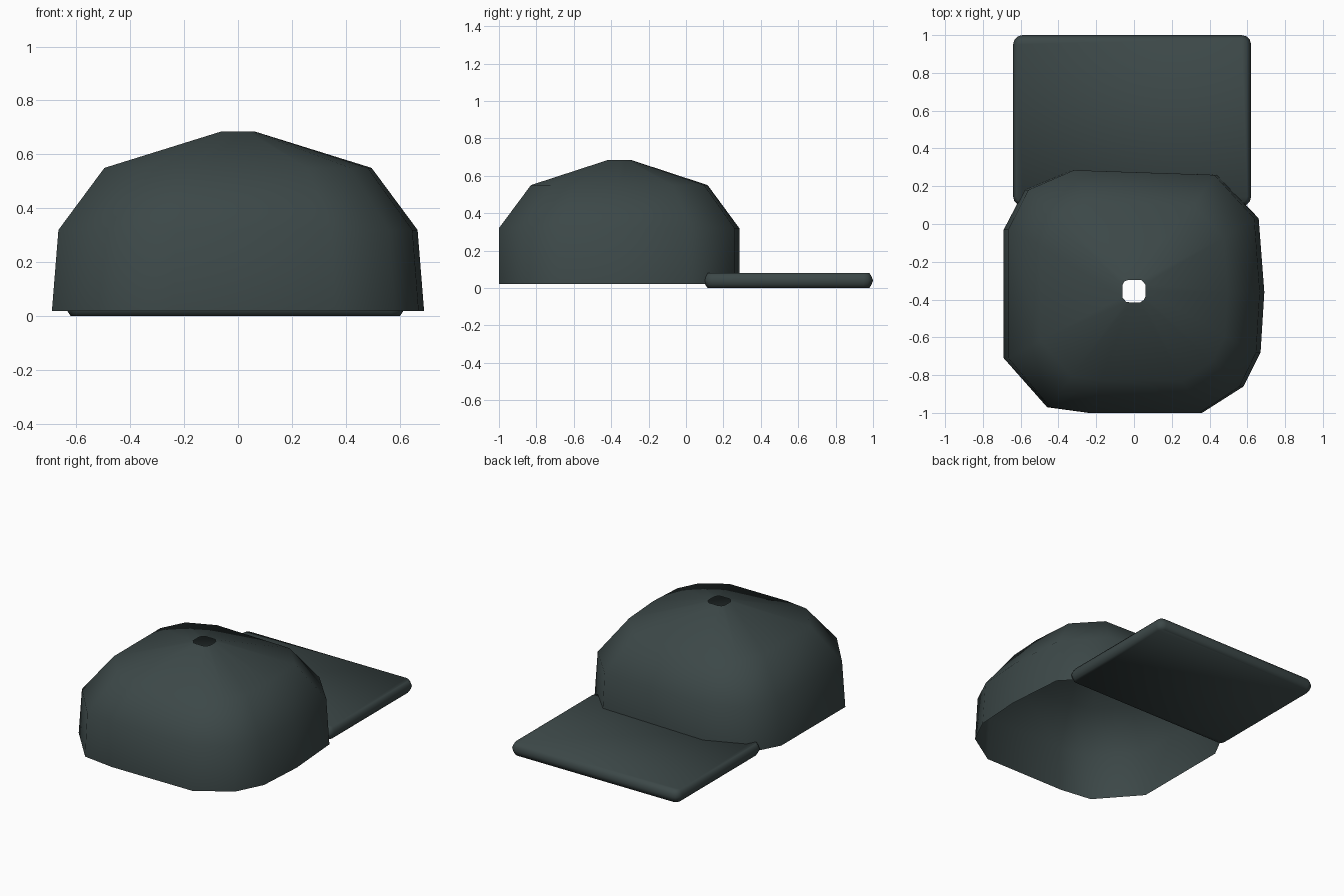
import bpy
import bmesh
import math

if "Cube" in bpy.data.objects:
    bpy.data.objects.remove(bpy.data.objects["Cube"], do_unlink=True)

cloth = bpy.data.materials.new("dark slate cloth")
cloth.use_nodes = True
colour = (0.045, 0.064, 0.064, 1)
cloth.diffuse_color = colour
bsdf = cloth.node_tree.nodes["Principled BSDF"]
bsdf.inputs["Base Color"].default_value = colour
bsdf.inputs["Roughness"].default_value = 0.9


def loft(name, rings, closed):
    """Join equal-length rings of points into a smooth skin, optionally capped."""
    bm = bmesh.new()
    loops = [[bm.verts.new(p) for p in ring] for ring in rings]
    count = len(loops[0])
    for low, high in zip(loops, loops[1:]):
        for i in range(count):
            j = (i + 1) % count
            bm.faces.new((low[i], low[j], high[j], high[i]))
    if closed:
        bm.faces.new(loops[0][::-1])
        bm.faces.new(loops[-1])
    for face in bm.faces:
        face.smooth = True
    mesh = bpy.data.meshes.new(name)
    bm.to_mesh(mesh)
    bm.free()
    mesh.materials.append(cloth)
    obj = bpy.data.objects.new(name, mesh)
    bpy.context.collection.objects.link(obj)
    return obj


# Crown: rounded-square band narrowing to a small open hole at the top
rim = [(.36, -1), (.58, -.86), (.67, -.68), (.69, -.36), (.66, .03), (.44, .26),
       (-.33, .285), (-.58, .18), (-.69, -.03), (-.69, -.71), (-.46, -.97), (-.24, -1)]
mid_y = -.355
levels = [(.02, 1, 1), (.32, .965, 1), (.55, .718, .735), (.685, .09, .093)]
crown = [[(x * sx, mid_y + (y - mid_y) * sy, z) for x, y in rim] for z, sx, sy in levels]
loft("crown", crown, False)


# Brim: thin slab with rounded corners and a pointed edge
def rounded_slab_ring(z, inset):
    half_x, half_y, radius = .63 - inset, .4525 - inset, .05 - inset
    points = []
    for corner, (sx, sy) in enumerate([(1, 1), (-1, 1), (-1, -1), (1, -1)]):
        for step in range(4):
            a = (corner + step / 3) * math.pi / 2
            points.append((-.01 + sx * (half_x - radius) + radius * math.cos(a),
                           .5475 + sy * (half_y - radius) + radius * math.sin(a), z))
    return points


loft("brim", [rounded_slab_ring(z, inset)
              for z, inset in [(0, .02), (.018, .008), (.04, 0), (.062, .008), (.08, .02)]], True)
